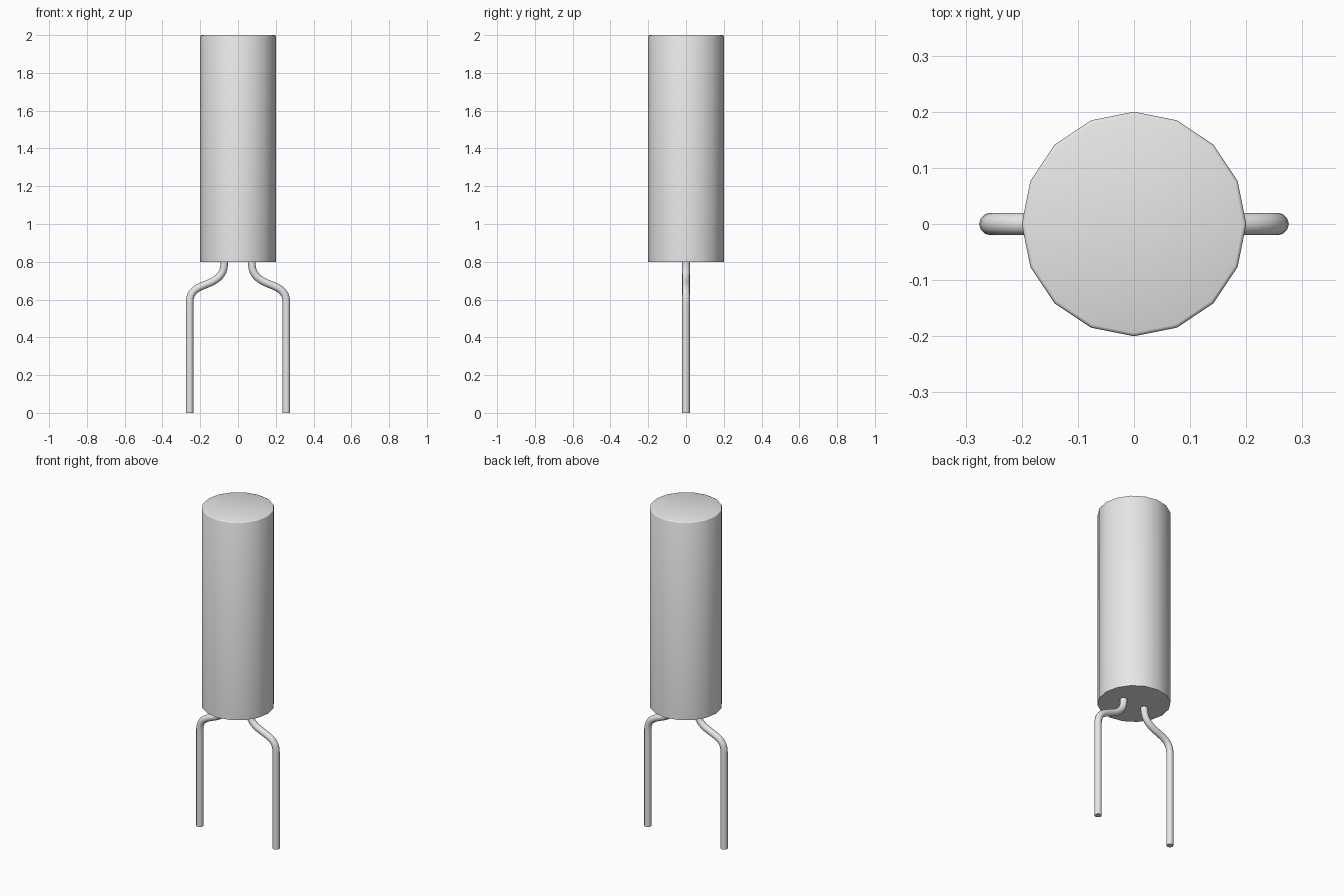
import bpy
import bmesh
import math

cube = bpy.data.objects.get("Cube")
if cube:
    bpy.data.objects.remove(cube, do_unlink=True)

# Plain light grey metal
grey = bpy.data.materials.new("light_grey_metal")
grey.use_nodes = True
colour = (0.8, 0.8, 0.8, 1.0)
grey.diffuse_color = colour
grey.node_tree.nodes["Principled BSDF"].inputs["Base Color"].default_value = colour


def select_only(obj):
    bpy.ops.object.select_all(action='DESELECT')
    obj.select_set(True)
    bpy.context.view_layer.objects.active = obj


# Sixteen-sided can with a fine rounded top rim and a sharp bottom edge
bpy.ops.mesh.primitive_cylinder_add(vertices=16, radius=0.2, depth=1.2,
                                    location=(0, 0, 1.4))
can = bpy.context.object
can.name = "can_body"
bm = bmesh.new()
bm.from_mesh(can.data)
rim = [e for e in bm.edges if all(v.co.z > 0.5 for v in e.verts)]
bmesh.ops.bevel(bm, geom=rim, offset=0.006, segments=2, profile=0.5,
                affect='EDGES')
bm.to_mesh(can.data)
bm.free()
can.data.materials.append(grey)
select_only(can)
bpy.ops.object.shade_smooth_by_angle(angle=math.radians(50))


# Bent wire leads: each point is (x, z, handle dx, handle dz)
PATH = [(0.073, 0.81, 0, -0.005),
        (0.073, 0.79, 0, -0.065),
        (0.165, 0.682, 0.045, -0.018),
        (0.256, 0.585, 0, -0.065),
        (0.256, 0.0, 0, -0.05)]


def make_lead(name, side):
    curve = bpy.data.curves.new(name, 'CURVE')
    curve.dimensions = '3D'
    curve.resolution_u = 8
    curve.bevel_depth = 0.02
    curve.bevel_resolution = 4
    curve.use_fill_caps = True
    spline = curve.splines.new('BEZIER')
    spline.bezier_points.add(len(PATH) - 1)
    for p, (x, z, dx, dz) in zip(spline.bezier_points, PATH):
        p.handle_left_type = p.handle_right_type = 'FREE'
        p.co = (side * x, 0, z)
        p.handle_left = (side * (x - dx), 0, z - dz)
        p.handle_right = (side * (x + dx), 0, z + dz)
    # Short straight run into the can
    top = spline.bezier_points[1]
    top.handle_left = (side * 0.073, 0, 0.795)
    lead = bpy.data.objects.new(name, curve)
    bpy.context.collection.objects.link(lead)
    curve.materials.append(grey)
    select_only(lead)
    bpy.ops.object.convert(target='MESH')
    bpy.ops.object.shade_smooth_by_angle(angle=math.radians(50))


make_lead("left_lead", 1)
make_lead("right_lead", -1)
